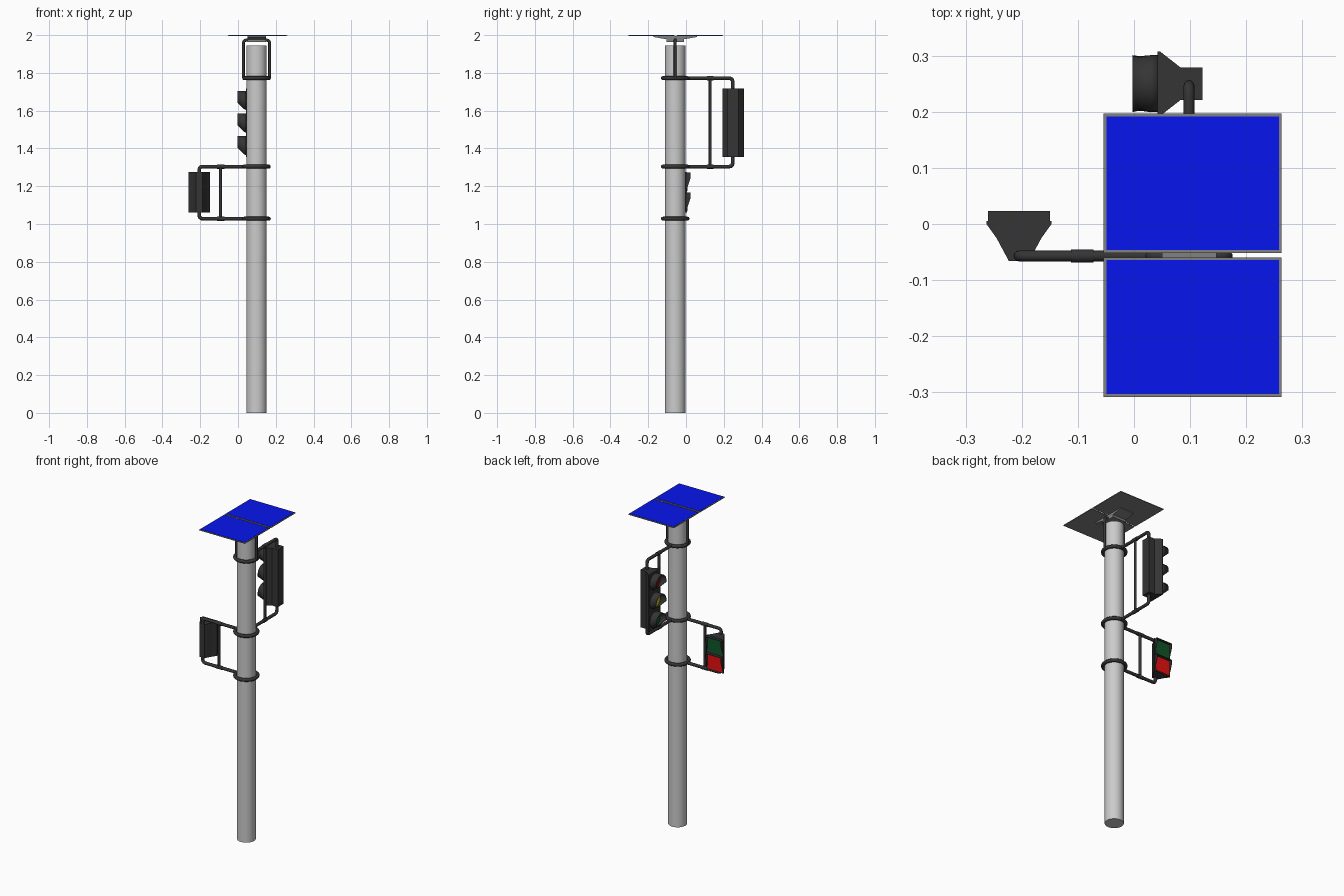
import bpy, bmesh, math
from mathutils import Vector

if "Cube" in bpy.data.objects:
    bpy.data.objects.remove(bpy.data.objects["Cube"])

PX, PY = 0.098, -0.057          # pole axis


def material(name, rgb):
    m = bpy.data.materials.new(name)
    m.diffuse_color = (*rgb, 1)
    m.use_nodes = True
    m.node_tree.nodes["Principled BSDF"].inputs["Base Color"].default_value = m.diffuse_color
    return m


DARK = material("dark_metal", (0.035, 0.035, 0.035))
BLUE = material("solar_blue", (0.002, 0.008, 0.85))
FRAME = material("panel_frame", (0.22, 0.22, 0.22))
RED = material("red_signal", (0.8, 0.005, 0.005))
GREEN = material("green_signal", (0.005, 0.09, 0.02))
DARK_RED = material("red_lens", (0.2, 0.005, 0.005))
YELLOW = material("yellow_lens", (0.6, 0.5, 0.01))


def finish(ob, name, mat=None, smooth=False):
    ob.name = name
    if mat:
        ob.data.materials.clear()
        ob.data.materials.append(mat)
    if smooth:
        bpy.ops.object.select_all(action='DESELECT')
        ob.select_set(True)
        bpy.context.view_layer.objects.active = ob
        bpy.ops.object.shade_smooth_by_angle(angle=math.radians(35))
    return ob


def from_bmesh(bm, name, mat, smooth=False):
    bmesh.ops.recalc_face_normals(bm, faces=bm.faces)
    me = bpy.data.meshes.new(name)
    bm.to_mesh(me)
    bm.free()
    ob = bpy.data.objects.new(name, me)
    bpy.context.collection.objects.link(ob)
    return finish(ob, name, mat, smooth)


def box(name, lo, hi, mat):
    lo, hi = Vector(lo), Vector(hi)
    bpy.ops.mesh.primitive_cube_add(size=1, location=(lo + hi) / 2)
    ob = bpy.context.object
    ob.scale = hi - lo
    return finish(ob, name, mat)


def cylinder(name, loc, r, depth, mat=None, rot=(0, 0, 0), n=48):
    bpy.ops.mesh.primitive_cylinder_add(vertices=n, radius=r, depth=depth, location=loc, rotation=rot)
    return finish(bpy.context.object, name, mat, True)


def prism(name, pts, extrude, mat):
    bm = bmesh.new()
    f = bm.faces.new([bm.verts.new(p) for p in pts])
    new = bmesh.ops.extrude_face_region(bm, geom=[f], use_keep_orig=True)['geom']
    bmesh.ops.translate(bm, vec=extrude, verts=[v for v in new if isinstance(v, bmesh.types.BMVert)])
    return from_bmesh(bm, name, mat)


def pipe(name, pts, r, bend=0.02):
    # polyline with rounded corners, swept as a tube
    pts = [Vector(p) for p in pts]
    path = [pts[0]]
    for a, b, c in zip(pts, pts[1:], pts[2:]):
        p, q = b + (a - b).normalized() * bend, b + (c - b).normalized() * bend
        for i in range(7):
            t = i / 6
            path.append(p * (1 - t) ** 2 + b * 2 * t * (1 - t) + q * t * t)
    path.append(pts[-1])
    cu = bpy.data.curves.new(name, 'CURVE')
    cu.dimensions = '3D'
    cu.bevel_depth, cu.bevel_resolution, cu.use_fill_caps = r, 4, True
    sp = cu.splines.new('POLY')
    sp.points.add(len(path) - 1)
    for s, p in zip(sp.points, path):
        s.co = (*p, 1)
    ob = bpy.data.objects.new(name, cu)
    bpy.context.collection.objects.link(ob)
    bpy.ops.object.select_all(action='DESELECT')
    ob.select_set(True)
    bpy.context.view_layer.objects.active = ob
    bpy.ops.object.convert(target='MESH')
    return finish(bpy.context.object, name, DARK, True)


def solidify(ob, t):
    m = ob.modifiers.new("thickness", 'SOLIDIFY')
    m.thickness, m.offset = t, -1


# pole and clamp rings
cylinder("pole", (PX, PY, 0.9725), 0.054, 1.945)
Z_TOP, Z_MID, Z_LOW = 1.772, 1.304, 1.028
for z in (Z_TOP, Z_MID, Z_LOW):
    bpy.ops.mesh.primitive_torus_add(location=(PX, PY, z), major_radius=0.065, minor_radius=0.0105,
                                     major_segments=48, minor_segments=12)
    finish(bpy.context.object, "clamp_ring", DARK, True)

# solar panels
for y0, y1 in ((-0.308, -0.0595), (-0.0515, 0.197)):
    box("panel_frame", (-0.054, y0, 1.994), (0.263, y1, 1.9985), FRAME)
    box("solar_cells", (-0.049, y0 + 0.005, 1.996), (0.258, y1 - 0.005, 2.0), BLUE)

# panel mount and its hoop
prism("panel_mount", [(0.05, PY + y, z) for y, z in
      ((-0.115, 1.994), (0.115, 1.994), (0.115, 1.99), (0.047, 1.978), (0.047, 1.964),
       (-0.047, 1.964), (-0.047, 1.978), (-0.115, 1.99))], (0.097, 0, 0), FRAME)
pipe("mount_hoop", [(PX - 0.07, PY, Z_TOP), (PX - 0.07, PY, 1.974),
                    (PX + 0.07, PY, 1.974), (PX + 0.07, PY, Z_TOP)], 0.008)

# traffic signal arms, brace and housing
SY, SZ = 0.25, 1.537
for z, end in ((Z_TOP, 1.70), (Z_MID, 1.37)):
    pipe("signal_arm", [(PX, PY + 0.06, z), (PX, SY - 0.003, z), (PX, SY - 0.003, end)], 0.0095)
    cylinder("signal_arm_sleeve", (PX, 0.128, z), 0.0115, 0.036, DARK, (math.pi / 2, 0, 0), 16)
pipe("signal_brace", [(PX, 0.128, Z_TOP), (PX, 0.128, Z_MID)], 0.008)
prism("signal_housing", [(x, SY + y, 1.356) for x, y in
      ((0.042, -0.057), (0.047, -0.057), (0.083, -0.029), (0.122, -0.029),
       (0.122, 0.029), (0.083, 0.029), (0.047, 0.057), (0.042, 0.057))], (0, 0, 0.361), DARK)

# round lenses, each under a cutaway hood
for i, mat in enumerate((DARK_RED, YELLOW, GREEN)):
    z = SZ + 0.117 - 0.12 * i
    cylinder("signal_lens", (0.041, SY, z), 0.046, 0.008, mat, (0, math.pi / 2, 0), 32)
    bm = bmesh.new()
    rows = []
    for x, half in ((0.043, 180), (0.030, 150), (-0.003, 102)):
        rows.append([bm.verts.new((x, SY + 0.051 * math.sin(a), z + 0.051 * math.cos(a)))
                     for a in (math.radians(half * (k / 16 - 1)) for k in range(33))])
    for r0, r1 in zip(rows, rows[1:]):
        for k in range(32):
            bm.faces.new((r0[k], r0[k + 1], r1[k + 1], r1[k]))
    solidify(from_bmesh(bm, "signal_hood", DARK, True), 0.003)

# pedestrian signal arms, brace and housing
WX = -0.205
for z, end in ((Z_MID, 1.25), (Z_LOW, 1.08)):
    pipe("walk_arm", [(PX - 0.06, PY, z), (WX, PY, z), (WX, PY, end)], 0.0095)
    cylinder("walk_arm_sleeve", (-0.092, PY, z), 0.0115, 0.04, DARK, (0, math.pi / 2, 0), 16)
pipe("walk_brace", [(-0.092, PY, Z_MID), (-0.092, PY, Z_LOW)], 0.008)
prism("walk_housing", [(WX + x, y, 1.062) for x, y in
      ((-0.058, 0.005), (-0.058, 0.0), (-0.04, -0.025), (-0.018, -0.066),
       (0.018, -0.066), (0.04, -0.025), (0.058, 0.0), (0.058, 0.005))], (0, 0, 0.212), DARK)

# square lenses with three-sided hoods
for zt, mat in ((1.272, GREEN), (1.166, RED)):
    box("walk_lens", (WX - 0.05, 0.003, zt - 0.098), (WX + 0.05, 0.008, zt - 0.005), mat)
    bm = bmesh.new()
    sides = []
    for x in (WX - 0.055, WX + 0.055):
        sides.append([bm.verts.new((x, y, zt + z)) for y, z in
                      ((0.004, 0), (0.023, 0), (0.023, -0.033), (0.004, -0.09))])
        bm.faces.new(sides[-1])
    a, b = sides
    bm.faces.new((a[0], a[1], b[1], b[0]))
    solidify(from_bmesh(bm, "walk_hood", DARK), 0.003)
